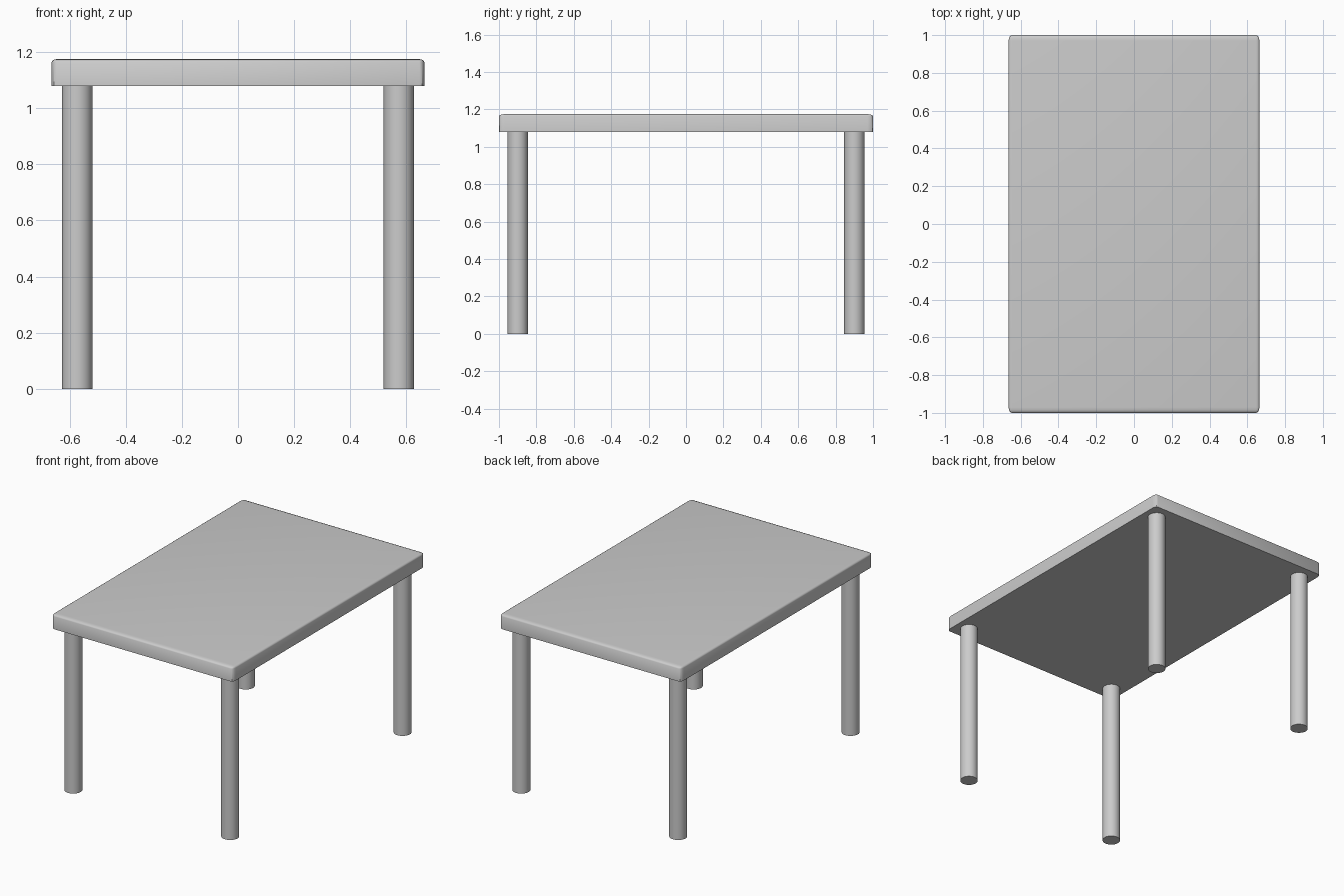
import bpy
import bmesh

if "Cube" in bpy.data.objects:
    bpy.data.objects.remove(bpy.data.objects["Cube"])

HALF_X, HALF_Y = 0.664, 1.0
TOP_Z, UNDER_Z = 1.175, 1.08
LEG_X, LEG_Y, LEG_R = 0.573, 0.90, 0.054


def smooth(obj):
    bpy.ops.object.select_all(action='DESELECT')
    obj.select_set(True)
    bpy.context.view_layer.objects.active = obj
    bpy.ops.object.shade_smooth_by_angle(angle=0.6)


# Tabletop: all edges rounded except the underside rim; the bevel is
# made before scaling, so it is wider along the length
stretch = (0.6, 1.0, 0.38)
size = (2 * HALF_X, 2 * HALF_Y, TOP_Z - UNDER_Z)
bm = bmesh.new()
bmesh.ops.create_cube(bm, size=1)
bmesh.ops.scale(bm, verts=bm.verts, vec=[s / k for s, k in zip(size, stretch)])
edges = [e for e in bm.edges if any(v.co.z > 0 for v in e.verts)]
bmesh.ops.bevel(bm, geom=edges, offset=0.03, segments=3, profile=0.5,
                affect='EDGES')
bmesh.ops.scale(bm, verts=bm.verts, vec=stretch)
mesh = bpy.data.meshes.new("tabletop")
bm.to_mesh(mesh)
bm.free()
tabletop = bpy.data.objects.new("tabletop", mesh)
bpy.context.collection.objects.link(tabletop)
tabletop.location.z = (TOP_Z + UNDER_Z) / 2
smooth(tabletop)

# Four round legs
for y_name, sy in (("front", -1), ("back", 1)):
    for x_name, sx in (("left", -1), ("right", 1)):
        bpy.ops.mesh.primitive_cylinder_add(
            vertices=32, radius=LEG_R, depth=UNDER_Z,
            location=(sx * LEG_X, sy * LEG_Y, UNDER_Z / 2))
        leg = bpy.context.object
        leg.name = f"{y_name}_{x_name}_leg"
        smooth(leg)
